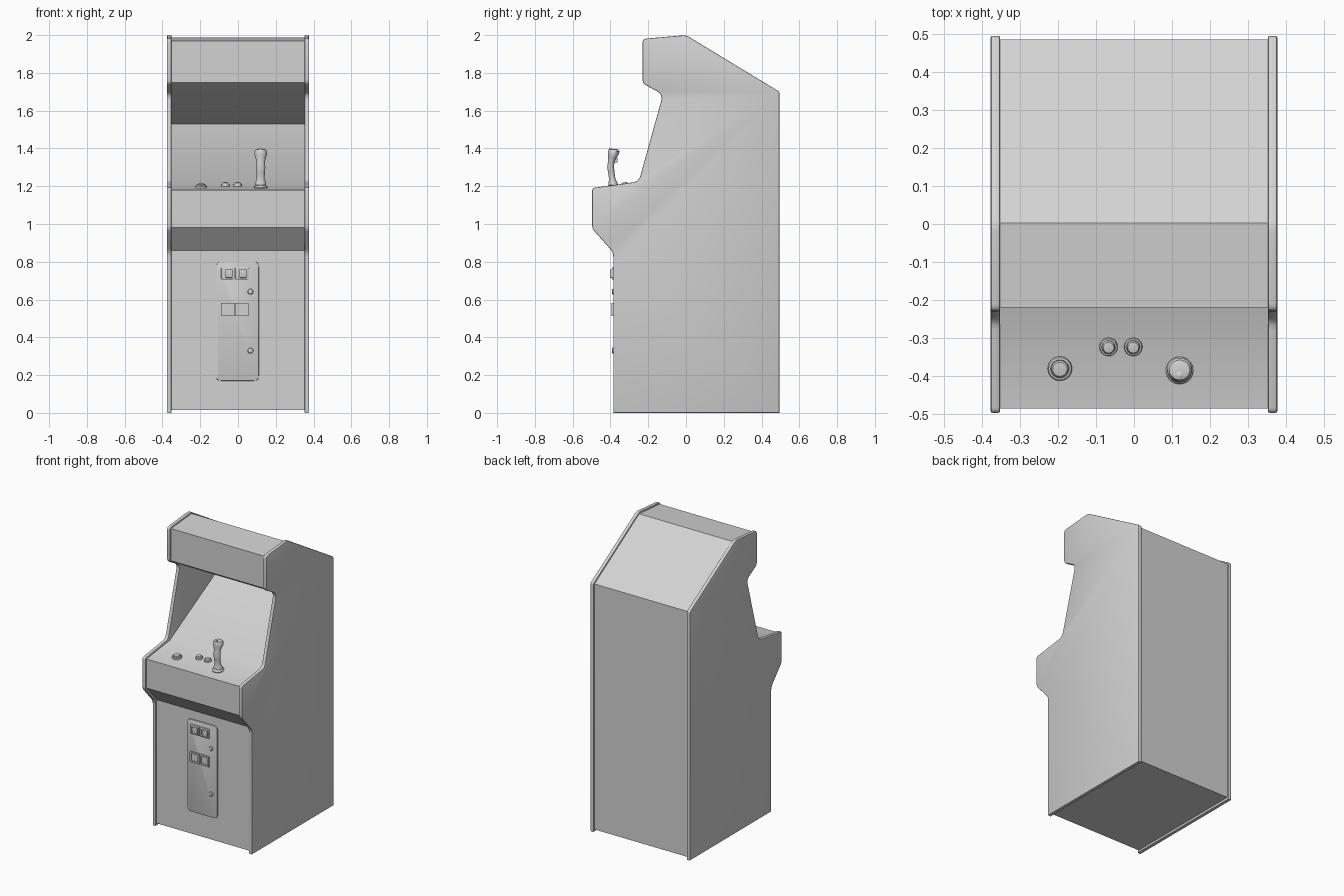
import bpy, bmesh, math
from mathutils import Vector, Matrix

if "Cube" in bpy.data.objects:
    bpy.data.objects.remove(bpy.data.objects["Cube"])

grey = bpy.data.materials.new("plain grey")
grey.diffuse_color = (0.65, 0.65, 0.65, 1)
grey.use_nodes = True
grey.node_tree.nodes["Principled BSDF"].inputs["Base Color"].default_value = grey.diffuse_color


def finish(name, bm, angle=35):
    bmesh.ops.recalc_face_normals(bm, faces=bm.faces[:])
    me = bpy.data.meshes.new(name)
    bm.to_mesh(me)
    bm.free()
    me.materials.append(grey)
    ob = bpy.data.objects.new(name, me)
    bpy.context.collection.objects.link(ob)
    bpy.ops.object.select_all(action='DESELECT')
    ob.select_set(True)
    bpy.context.view_layer.objects.active = ob
    bpy.ops.object.shade_smooth_by_angle(angle=math.radians(angle))
    return ob


def rounded(pts, steps=4):
    """Round the corners of a closed outline of (a, b, radius)."""
    out = []
    n = len(pts)
    for i, (a, b, r) in enumerate(pts):
        c = Vector((a, b))
        if r == 0:
            out.append(c)
            continue
        d0 = (Vector(pts[i - 1][:2]) - c).normalized()
        d1 = (Vector(pts[(i + 1) % n][:2]) - c).normalized()
        p0, p1 = c + d0 * r, c + d1 * r
        for k in range(steps + 1):
            t = k / steps
            out.append(p0 * (1 - t) ** 2 + c * 2 * t * (1 - t) + p1 * t * t)
    return out


def prism(name, outline, lo, hi, axis, bevel=0.0):
    """Extrude an outline along x (outline is y,z) or along y (outline is x,z)."""
    bm = bmesh.new()

    def co(p, d):
        return (d, p[0], p[1]) if axis == 'x' else (p[0], d, p[1])
    a = [bm.verts.new(co(p, lo)) for p in outline]
    b = [bm.verts.new(co(p, hi)) for p in outline]
    n = len(a)
    caps = [bm.faces.new(a), bm.faces.new(b)]
    for i in range(n):
        bm.faces.new((a[i], a[(i + 1) % n], b[(i + 1) % n], b[i]))
    bmesh.ops.recalc_face_normals(bm, faces=bm.faces[:])
    if bevel:
        rim = [e for f in caps for e in f.edges]
        bmesh.ops.bevel(bm, geom=rim, offset=bevel, segments=2, profile=0.5, affect='EDGES')
    return finish(name, bm)


def plate(name, x0, x1, z0, z1, y0, y1, r, bevel=0.0):
    return prism(name, rounded([(x0, z0, r), (x1, z0, r), (x1, z1, r), (x0, z1, r)]),
                 y0, y1, 'y', bevel)


def lathe(name, prof, matrix, seg=28):
    """Stack rings of (x centre, y centre, z, x radius, y radius) and cap the ends."""
    bm = bmesh.new()
    rings = []
    for cx, cy, z, rx, ry in prof:
        rings.append([bm.verts.new(matrix @ Vector((cx + rx * math.cos(2 * math.pi * k / seg),
                                                    cy + ry * math.sin(2 * math.pi * k / seg), z)))
                      for k in range(seg)])
    for a, b in zip(rings, rings[1:]):
        for k in range(seg):
            bm.faces.new((a[k], a[(k + 1) % seg], b[(k + 1) % seg], b[k]))
    bm.faces.new(rings[0])
    bm.faces.new(rings[-1])
    return finish(name, bm)


# side panels with softened rims
side = rounded([(-0.385, 0, 0), (0.495, 0, 0), (0.495, 1.70, 0.012), (0.0, 2.0, 0.02),
                (-0.23, 1.98, 0.02), (-0.23, 1.745, 0.02), (-0.122, 1.685, 0.035),
                (-0.25, 1.225, 0.03), (-0.497, 1.19, 0.014), (-0.497, 0.975, 0.02),
                (-0.385, 0.85, 0.025)])
for s, label in ((-1, "left"), (1, "right")):
    prism(label + "_side_panel", side, s * 0.352, s * 0.377, 'x', 0.005)

# inner cabinet: front, control deck, sloping screen, ceiling, marquee, back
body = [Vector(p) for p in ((-0.375, 0.015), (0.485, 0.015), (0.485, 1.693), (0.003, 1.988),
                            (-0.22, 1.970), (-0.22, 1.750), (-0.135, 1.695), (0.35, 1.53),
                            (-0.235, 1.212), (-0.485, 1.180), (-0.485, 0.982), (-0.375, 0.860))]
prism("cabinet_body", body, -0.355, 0.355, 'x')

# coin door with slots, return cups and locks
plate("coin_door", -0.115, 0.11, 0.17, 0.80, -0.384, -0.370, 0.025, 0.003)
for i, x in enumerate((-0.054, 0.020)):
    plate(f"coin_slot_housing_{i}", x - 0.035, x + 0.035, 0.705, 0.770, -0.392, -0.38, 0.006, 0.002)
    plate(f"coin_slot_block_{i}", x - 0.012, x + 0.026, 0.715, 0.760, -0.402, -0.38, 0.005, 0.003)
    plate(f"coin_slot_bar_{i}", x - 0.025, x - 0.019, 0.718, 0.757, -0.397, -0.38, 0.002)
    # return cup: raised frame around a recessed flap
    for k, (a, b, c, d) in enumerate(((-0.035, 0.035, 0.573, 0.583), (-0.035, 0.035, 0.513, 0.523),
                                      (-0.035, -0.026, 0.513, 0.583), (0.026, 0.035, 0.513, 0.583))):
        plate(f"return_frame_{i}_{k}", x + a, x + b, c, d, -0.395, -0.38, 0.002)
    plate(f"return_flap_{i}", x - 0.03, x + 0.03, 0.517, 0.579, -0.388, -0.38, 0.003)
for i, z in enumerate((0.642, 0.330)):
    m = Matrix.Translation((0.066, -0.380, z)) @ Matrix.Rotation(math.pi / 2, 4, 'X')
    lathe(f"door_lock_{i}", [(0, 0, r[0], r[1], r[1]) for r in
                             ((0, 0.015), (0.008, 0.015), (0.011, 0.012), (0.012, 0.006))], m, 20)


# buttons sitting on the tilted control deck
def deck(x, y):
    z = 1.180 + (y + 0.485) * 0.128
    return Matrix.Translation((x, y, z)) @ Matrix.Rotation(math.atan(0.128), 4, 'X')


for i, (x, y, r) in enumerate(((-0.195, -0.380, 0.032), (-0.067, -0.323, 0.024),
                               (-0.002, -0.323, 0.024))):
    prof = ((-0.004, 1), (0.005, 1), (0.010, 0.93), (0.011, 0.76), (0.007, 0.72),
            (0.015, 0.70), (0.019, 0.58), (0.020, 0.3))
    lathe(f"button_{i}", [(0, 0, z, r * k, r * k) for z, k in prof], deck(x, y))

# joystick: round foot plus shaped flight grip
X = 0.12
lathe("joystick_foot", [(0, 0, z, r, r) for z, r in
                        ((-0.004, 0.036), (0.005, 0.036), (0.011, 0.030), (0.018, 0.020))],
      deck(X, -0.385))
lathe("joystick_grip", [(X, -0.385, 1.198, 0.020, 0.020), (X, -0.386, 1.206, 0.029, 0.025),
                        (X, -0.387, 1.222, 0.028, 0.023), (X, -0.390, 1.236, 0.021, 0.017),
                        (X, -0.395, 1.270, 0.022, 0.017), (X, -0.399, 1.300, 0.025, 0.018),
                        (X, -0.396, 1.330, 0.022, 0.017), (X, -0.391, 1.348, 0.027, 0.021),
                        (X, -0.385, 1.368, 0.033, 0.029), (X, -0.383, 1.384, 0.033, 0.031),
                        (X, -0.384, 1.394, 0.027, 0.026), (X, -0.386, 1.397, 0.015, 0.015)],
      Matrix.Identity(4))
lathe("joystick_thumb_button", [(X, -0.398, z, r, r) for z, r in
                                ((1.390, 0.009), (1.399, 0.009), (1.401, 0.006))],
      Matrix.Identity(4), 16)
plate("joystick_trigger", X - 0.006, X + 0.006, 1.325, 1.352, -0.385, -0.362, 0.003, 0.002)
